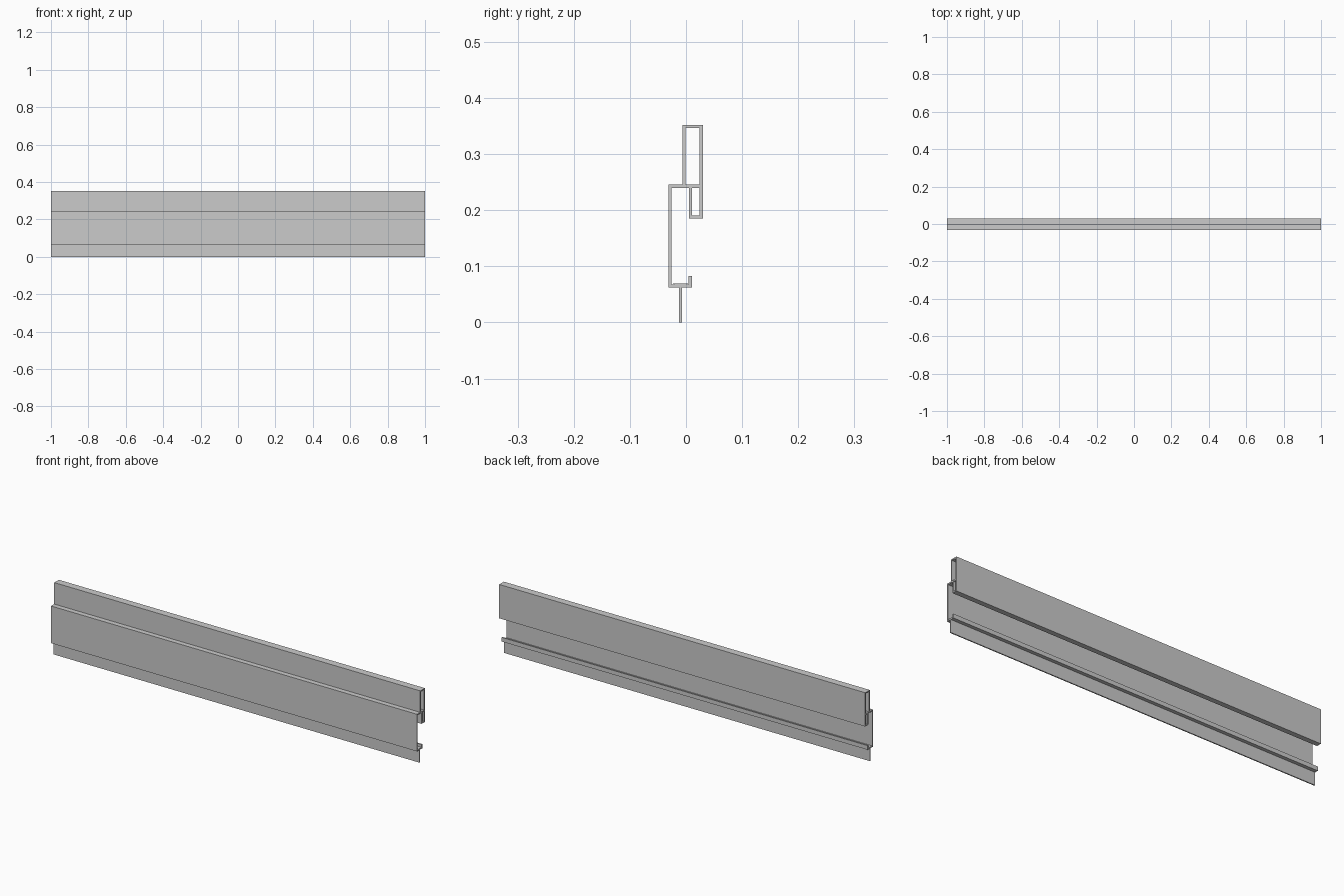
import bpy
from math import pi

if "Cube" in bpy.data.objects:
    bpy.data.objects.remove(bpy.data.objects["Cube"])


def rect(y0, y1, z0, z1):
    return [(y0, z0), (y1, z0), (y1, z1), (y0, z1)]


def extrusion(name, outline, holes=()):
    """Extrude a y/z profile (with optional holes) along x from -1 to 1."""
    curve = bpy.data.curves.new(name + "_profile", 'CURVE')
    curve.dimensions = '2D'
    curve.fill_mode = 'BOTH'
    curve.extrude = 1.0
    for loop in (outline, *holes):
        s = curve.splines.new('POLY')
        s.points.add(len(loop) - 1)
        for p, (y, z) in zip(s.points, loop):
            p.co = (y, z, 0, 1)
        s.use_cyclic_u = True
    ob = bpy.data.objects.new(name, curve)
    bpy.context.collection.objects.link(ob)
    ob.rotation_euler = (pi / 2, 0, pi / 2)
    # turn the profile into a plain flat-shaded mesh
    bpy.ops.object.select_all(action='DESELECT')
    ob.select_set(True)
    bpy.context.view_layer.objects.active = ob
    bpy.ops.object.convert(target='MESH')
    for poly in bpy.context.object.data.polygons:
        poly.use_smooth = False
    return bpy.context.object


# Hollow rail: tall upper tube, small lower tube, front web, bottom hook
extrusion("rail", [
    (-.006, .352), (.03, .352), (.03, .185), (.005, .185), (.005, .24),
    (-.0255, .24), (-.0255, .068), (.0045, .068), (.0045, .083),
    (.0105, .083), (.0105, .0625), (-.031, .0625), (-.031, .246),
    (-.006, .246)],
    [rect(-.0005, .0245, .246, .3465), rect(.0105, .0245, .1905, .24)])

# Sealing strip: wedge head held in the bottom flange, thin blade below
extrusion("seal_strip", [
    (-.0125, 0), (-.007, 0), (-.007, .0625), (.004, .0695),
    (-.0235, .0695), (-.0125, .0625)])
